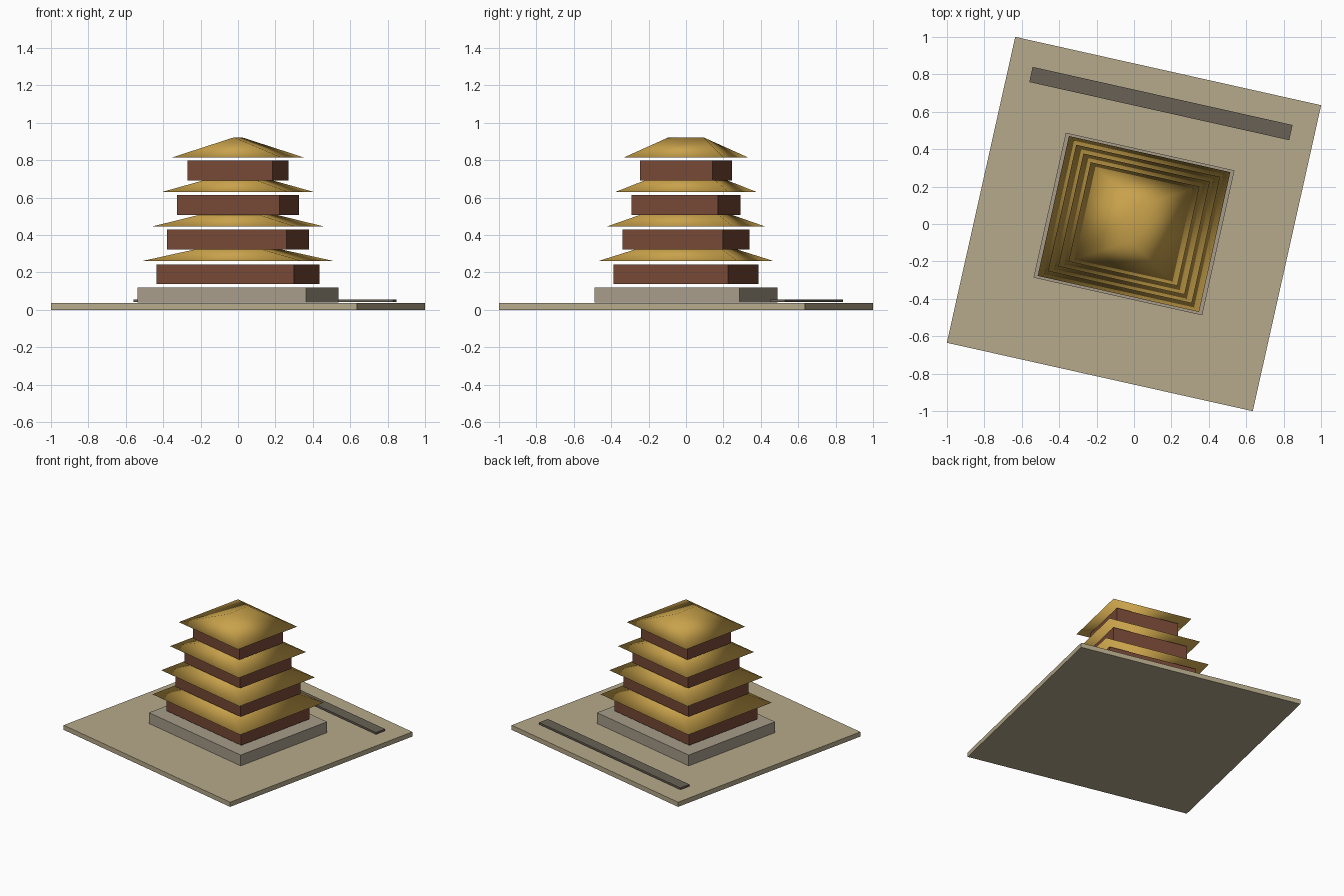
import bpy, bmesh, math
from mathutils import Matrix

if "Cube" in bpy.data.objects:
    bpy.data.objects.remove(bpy.data.objects["Cube"])

ROT = Matrix.Rotation(math.radians(-12.6), 4, 'Z')  # whole model is turned a little


def material(name, rgb):
    m = bpy.data.materials.new(name)
    m.diffuse_color = (*rgb, 1)
    m.use_nodes = True
    m.node_tree.nodes["Principled BSDF"].inputs["Base Color"].default_value = m.diffuse_color
    return m


SAND = material("sand", (0.47, 0.40, 0.26))
STONE = material("stone", (0.38, 0.33, 0.25))
PATH = material("path_stone", (0.14, 0.12, 0.09))
WALL = material("red_wall", (0.18, 0.065, 0.035))
GOLD = material("gold_roof", (0.58, 0.36, 0.07))


def finish(bm, name, mat, smooth=False):
    bmesh.ops.transform(bm, matrix=ROT, verts=bm.verts)
    bmesh.ops.recalc_face_normals(bm, faces=bm.faces)
    for f in bm.faces:
        f.smooth = smooth
    me = bpy.data.meshes.new(name)
    bm.to_mesh(me)
    bm.free()
    me.materials.append(mat)
    ob = bpy.data.objects.new(name, me)
    bpy.context.collection.objects.link(ob)


def box(name, hx, hy, z0, z1, mat, y=0):
    bm = bmesh.new()
    m = Matrix.Translation((0, y, (z0 + z1) / 2)) @ Matrix.Diagonal((2 * hx, 2 * hy, z1 - z0, 1))
    bmesh.ops.create_cube(bm, size=1, matrix=m)
    finish(bm, name, mat)


def hip_roof(name, hx, hy, z, h, ridge):
    # rectangle of eaves rising to a short ridge along y, closed underneath
    bm = bmesh.new()
    a, b, c, d, e, f = [bm.verts.new(p) for p in (
        (-hx, -hy, z), (hx, -hy, z), (hx, hy, z), (-hx, hy, z),
        (0, -ridge, z + h), (0, ridge, z + h))]
    for face in ((a, b, e), (c, d, f), (a, e, f), (a, f, d), (c, f, e), (c, e, b),
                 (b, d, c), (b, a, d)):
        bm.faces.new(face)
    finish(bm, name, GOLD, smooth=True)


# Ground slab, stepped plinth and the long low bar behind
box("ground_slab", 0.838, 0.838, 0, 0.035, SAND)
box("plinth", 0.462, 0.397, 0.039, 0.12, STONE)
box("rear_bar", 0.712, 0.0415, 0.042, 0.056, PATH, y=0.66)

# Four shrinking storeys, each with its own roof
for i in range(4):
    z = 0.137 + 0.185 * i
    box(f"storey_{i + 1}", 0.376 - 0.0475 * i, 0.314 - 0.0385 * i, z, z + 0.106, WALL)
    hy = 0.383 - 0.037 * i
    hip_roof(f"roof_{i + 1}", 0.442 - 0.048 * i, hy, z + 0.123, 0.107, hy * 0.35)
